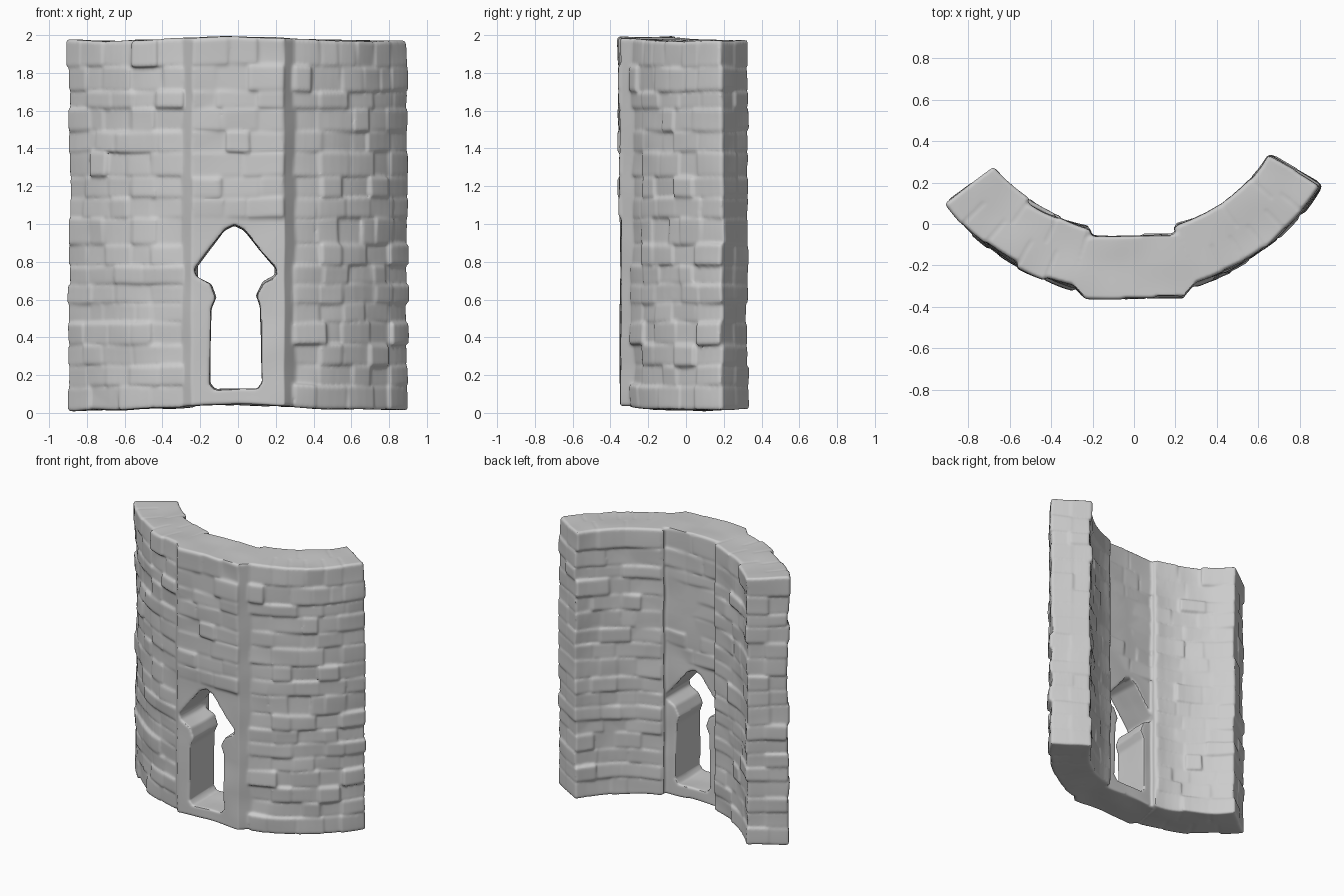
import bpy, bmesh, math, random
from mathutils import Vector, noise

random.seed(7)
if "Cube" in bpy.data.objects:
    bpy.data.objects.remove(bpy.data.objects["Cube"])

stone = bpy.data.materials.new("grey_stone")
stone.use_nodes = True
grey = (0.6, 0.6, 0.6, 1)
stone.diffuse_color = grey
stone.node_tree.nodes["Principled BSDF"].inputs["Base Color"].default_value = grey

CX, CY, RADIUS, DEPTH = -0.03, 0.75, 1.085, 0.285
COURSES = [0.015, 0.14, 0.25, 0.36, 0.48, 0.58, 0.68, 0.78, 0.89, 1.03,
           1.14, 1.25, 1.38, 1.49, 1.61, 1.70, 1.83, 1.97]

# Template block: a cube divided five times along each side
bm = bmesh.new()
bmesh.ops.create_cube(bm, size=2)
bmesh.ops.subdivide_edges(bm, edges=bm.edges[:], cuts=4, use_grid_fill=True)
bm.verts.index_update()
BLOCK_VERTS = [v.co.copy() for v in bm.verts]
BLOCK_FACES = [[v.index for v in f.verts] for f in bm.faces]
bm.free()


def on_arc(s, t, z):
    """Angle along the wall, depth inward, height; thinner toward the ends."""
    r = RADIUS - t * (1.05 - 0.09 * abs(s))
    return Vector((CX + r * math.sin(s), CY - r * math.cos(s), z))


def on_bay(s, t, z):
    """Flat middle bay with splayed front corners."""
    w = 0.245 + 0.25 * t if t < 0.22 * DEPTH else 0.31 - 0.33 * t
    return Vector((s / 0.25 * w, -0.353 + t + 0.01 * s, z))


def add_block(data, lo, hi, place, soft=0.011):
    """Rounded, slightly tilted block between two parameter corners."""
    verts, faces = data
    mid = [(a + b) / 2 for a, b in zip(lo, hi)]
    half = [(b - a) / 2 for a, b in zip(lo, hi)]
    tilt_s, tilt_z = random.uniform(-0.05, 0.05), random.uniform(-0.06, 0.06)
    start = len(verts)
    for v in BLOCK_VERTS:
        inner, p = [], []
        for u, h in zip(v, half):
            flat = h - min(soft, h * 0.4)
            a = abs(u)
            q = h if a > 0.9 else flat if a > 0.5 else flat / 3
            p.append(math.copysign(q, u))
            inner.append(math.copysign(min(q, flat), u))
        p, inner = Vector(p), Vector(inner)
        d = p - inner
        if d.length > soft:
            p = inner + d.normalized() * soft
        p.y += p.x * tilt_s + p.z * tilt_z
        verts.append(place(*(p + Vector(mid))))
    faces.extend([[i + start for i in f] for f in BLOCK_FACES])


def add_courses(data, s0, s1, t0, t1, width, place, first=0, loose=0.009, ragged=0.0):
    """Courses of blocks with random joints; a few stones stand proud."""
    for z0, z1 in zip(COURSES[first:], COURSES[first + 1:]):
        count = max(1, round((s1 - s0) / width + random.uniform(-0.6, 0.6)))
        step = (s1 - s0) / count
        cuts = [s0 + step * (i + random.uniform(-0.25, 0.25)) for i in range(count + 1)]
        cuts[0] = s0 + (random.uniform(-ragged, ragged) if s0 < -0.5 else 0)
        cuts[-1] = s1 + (random.uniform(-ragged, ragged) if s1 > 0.5 else 0)
        for a, b in zip(cuts, cuts[1:]):
            off = random.uniform(-loose, loose)
            if random.random() < 0.04:
                off = loose * 1.7
            front, back = t0, t1
            if t0 < 0.05:
                front -= off
            if t1 > 0.25:
                back += off
            add_block(data, (a, front, z0), (b, back, z1), place)


def make_object(name, data):
    mesh = bpy.data.meshes.new(name)
    mesh.from_pydata(data[0], [], data[1])
    bm = bmesh.new()
    bm.from_mesh(mesh)
    bmesh.ops.recalc_face_normals(bm, faces=bm.faces)
    bm.to_mesh(mesh)
    bm.free()
    obj = bpy.data.objects.new(name, mesh)
    bpy.context.collection.objects.link(obj)
    return obj


def activate(*objs):
    bpy.ops.object.select_all(action="DESELECT")
    for obj in objs:
        obj.select_set(True)
    bpy.context.view_layer.objects.active = objs[0]


def prism(name, loop, shift, scale=1.0):
    """Solid between a loop and its shifted copy."""
    n = len(loop)
    c = sum(loop, Vector()) / n + shift
    far = [c + (p + shift - c) * scale for p in loop]
    faces = [list(range(n)), list(range(n, 2 * n))[::-1]]
    faces += [[i, i + n, (i + 1) % n + n, (i + 1) % n] for i in range(n)]
    return make_object(name, (loop + far, faces))


# Middle bay: solid body with a pointed keyhole opening
plan = [(-0.245, -0.35), (0.245, -0.343), (0.30, -0.28), (0.22, -0.05),
        (-0.22, -0.07), (-0.30, -0.29)]
wall = prism("curved_stone_wall", [Vector((x, y, 0.02)) for x, y in plan],
             Vector((0, 0, 1.95)))
opening = [(-0.02, 0.985), (0.03, 0.96), (0.11, 0.86), (0.2, 0.76), (0.195, 0.725),
           (0.13, 0.69), (0.095, 0.62), (0.115, 0.56), (0.125, 0.16), (0.1, 0.123),
           (-0.12, 0.116), (-0.145, 0.15), (-0.14, 0.55), (-0.115, 0.61),
           (-0.14, 0.68), (-0.215, 0.72), (-0.225, 0.755), (-0.14, 0.87), (-0.07, 0.96)]
cutter = prism("opening_cutter", [Vector((x, 0.1, z)) for x, z in opening],
               Vector((0, -0.6, 0)), 1.04)
cut = wall.modifiers.new("opening", "BOOLEAN")
cut.operation = "DIFFERENCE"
cut.solver = "EXACT"
cut.object = cutter
activate(wall)
bpy.ops.object.modifier_apply(modifier="opening")
bpy.data.objects.remove(cutter)
parts = [wall]

# Faint stones above the doorway
stones = ([], [])
add_courses(stones, -0.25, 0.25, 0.0, 0.16, 0.17, on_bay, first=9, loose=0.007)
add_courses(stones, -0.25, 0.25, 0.13, DEPTH + 0.01, 0.25, on_bay, first=9, loose=0.005)
parts.append(make_object("bay_stones", stones))

# Curved wings: facing stones outside, broader flat stones inside, solid core
for side, s0, s1 in (("right", -0.93, -0.24), ("left", 0.30, 1.03)):
    stones = ([], [])
    add_courses(stones, s0, s1, 0.0, 0.16, 0.14, on_arc, ragged=0.009)
    add_courses(stones, s0, s1, 0.13, DEPTH, 0.22, on_arc, loose=0.007, ragged=0.009)
    parts.append(make_object(side + "_stones", stones))
    # The core stops short of the outer end and runs on into the bay
    a, b = (s0 + 0.01, s1 + 0.015) if s0 < 0 else (s0 - 0.015, s1 - 0.01)
    steps = [a + (b - a) * i / 16 for i in range(17)]
    plan = [on_arc(s, 0.01, 0.022) for s in steps]
    plan += [on_arc(s, DEPTH - 0.007, 0.022) for s in reversed(steps)]
    parts.append(prism(side + "_core", plan, Vector((0, 0, 1.94))))

# Fuse everything into one worn masonry surface
activate(*parts)
bpy.ops.object.join()
fuse = wall.modifiers.new("fuse", "REMESH")
fuse.mode = "VOXEL"
fuse.voxel_size = 0.0098
worn = wall.modifiers.new("worn", "SMOOTH")
worn.factor = 0.5
worn.iterations = 2
for name in ("fuse", "worn"):
    bpy.ops.object.modifier_apply(modifier=name)

# Uneven lumps, and a slight rise at the middle of the top and bottom edges
for v in wall.data.vertices:
    n = noise.noise_vector(v.co * 4.5)
    rise = 0.027 * max(0, 1 - abs(v.co.x) / 0.6) * (v.co.z - 1) ** 4
    v.co += Vector((n.x * 0.005, n.y * 0.007, n.z * 0.009 + rise))
    v.co.z = min(2, max(0, v.co.z))
wall.data.materials.clear()
wall.data.materials.append(stone)
activate(wall)
bpy.ops.object.shade_smooth_by_angle(angle=math.radians(45))
